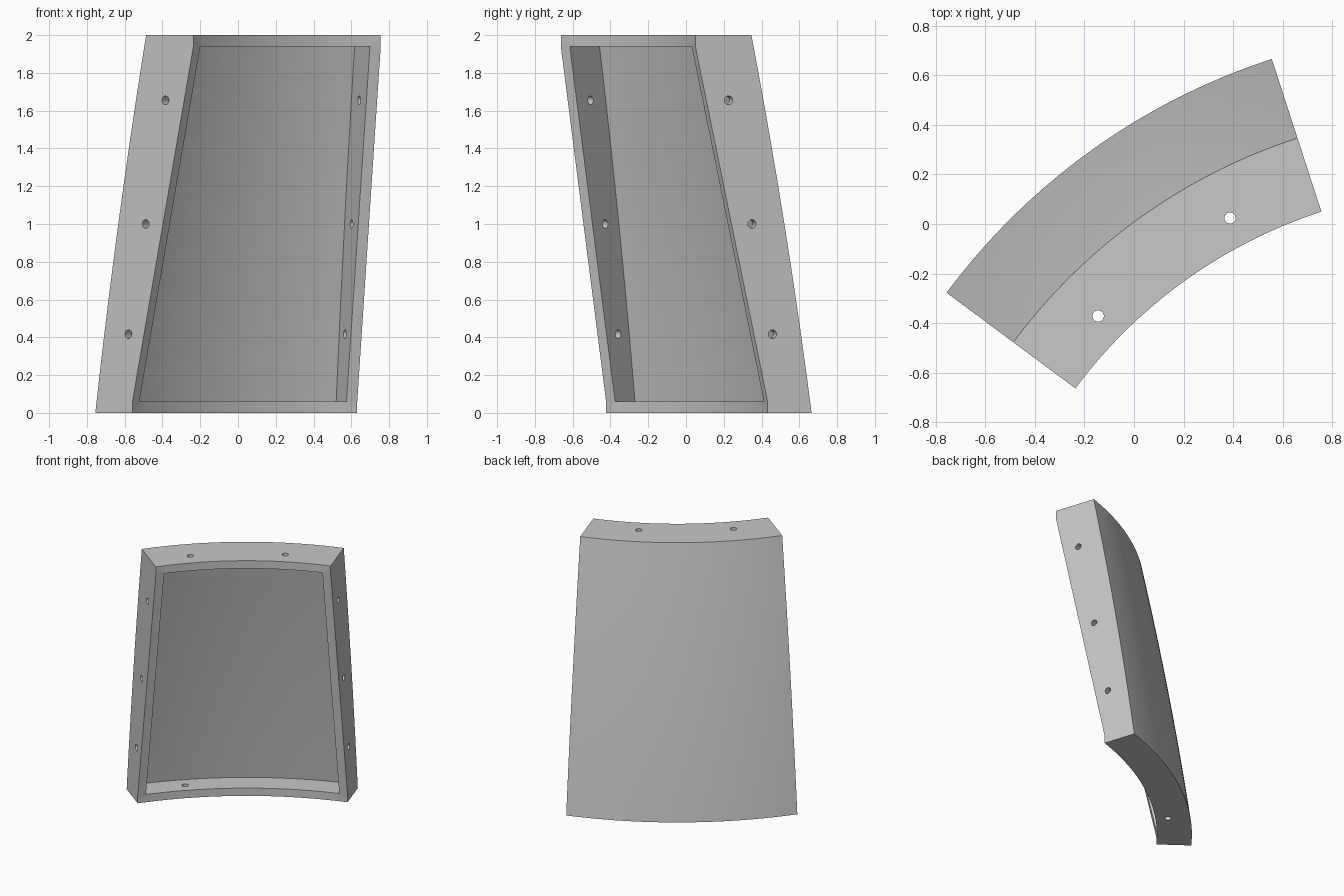
import bpy, bmesh
from math import radians, cos, sin, asin
from mathutils import Vector, Matrix

if "Cube" in bpy.data.objects:
    bpy.data.objects.remove(bpy.data.objects["Cube"])

AXIS = Vector((1.376, -1.86, 0))        # vertical axis of the shell
START, END = radians(108), radians(143.4)
WALL = 0.06                             # thickness of skin and flanges
HEIGHT = 2.0
BULGE = 0.016                           # slight barrel of the outer skin
STEPS, ROWS = 40, 10


def polar(radius, angle, z):
    return AXIS + Vector((radius * cos(angle), radius * sin(angle), z))


def skin_curve(z0, z1, inset):
    """Points up the barrelled skin, moved inward by inset."""
    points = []
    for i in range(ROWS + 1):
        z = z0 + (z1 - z0) * i / ROWS
        t = z / HEIGHT
        points.append((2.655 - 0.335 * t + 4 * BULGE * t * (1 - t) - inset, z))
    return points


def make_object(name, bm):
    bmesh.ops.recalc_face_normals(bm, faces=bm.faces)
    mesh = bpy.data.meshes.new(name)
    bm.to_mesh(mesh)
    bm.free()
    obj = bpy.data.objects.new(name, mesh)
    bpy.context.collection.objects.link(obj)
    return obj


def sweep(name, profile, margin):
    """Sweep a closed (radius, z) profile, keeping margin from both side planes."""
    bm = bmesh.new()
    rings = []
    for i in range(STEPS + 1):
        ring = []
        for r, z in profile:
            inset = asin(margin / r)
            a = START + inset + (END - START - 2 * inset) * i / STEPS
            ring.append(bm.verts.new(polar(r, a, z)))
        rings.append(ring)
    for r0, r1 in zip(rings, rings[1:]):
        for k in range(len(profile)):
            n = (k + 1) % len(profile)
            bm.faces.new((r0[k], r0[n], r1[n], r1[k]))
    bm.faces.new(rings[0])
    bm.faces.new(rings[-1])
    return make_object(name, bm)


def drill(bm, centre, direction):
    turn = Vector(direction).to_track_quat('Z', 'Y').to_matrix().to_4x4()
    bmesh.ops.create_cone(bm, cap_ends=True, segments=20, radius1=0.023,
                          radius2=0.023, depth=0.22,
                          matrix=Matrix.Translation(centre) @ turn)


# Solid curved panel with upright lips on the top and bottom flanges
lips = [(2.008, HEIGHT), (2.008, HEIGHT - WALL), (2.41, WALL), (2.41, 0)]
panel = sweep("curved_panel", skin_curve(0, HEIGHT, 0) + lips, 0)

# Pocket that leaves a thin skin with four flanges
low, high = WALL, HEIGHT - WALL
pocket = sweep("pocket_cutter", skin_curve(low, high, WALL) + [(1.6, high), (1.6, low)], WALL)

# Bolt holes: three in each side flange, two in the top, one in the bottom
bm = bmesh.new()
for angle in (START, END):
    for radius, z in ((2.437, 0.417), (2.323, 1.0), (2.193, 1.655)):
        drill(bm, polar(radius, angle, z), (-sin(angle), cos(angle), 0))
for radius, degrees, z in ((2.128, 117.7, HEIGHT), (2.128, 135.6, HEIGHT), (2.495, 134.9, 0)):
    drill(bm, polar(radius, radians(degrees), z), (0, 0, 1))
holes = make_object("bolt_hole_cutter", bm)

# Cut, then discard the cutters
for cutter in (pocket, holes):
    cutter.hide_render = True
    mod = panel.modifiers.new(cutter.name, 'BOOLEAN')
    mod.operation = 'DIFFERENCE'
    mod.solver = 'EXACT'
    mod.object = cutter
bpy.context.view_layer.update()
depsgraph = bpy.context.evaluated_depsgraph_get()
finished = bpy.data.meshes.new_from_object(panel.evaluated_get(depsgraph))
panel.modifiers.clear()
panel.data = finished
for cutter in (pocket, holes):
    bpy.data.objects.remove(cutter)

# Plain grey finish
grey = bpy.data.materials.new("light_grey")
grey.use_nodes = True
colour = (0.58, 0.58, 0.58, 1)
grey.diffuse_color = colour
grey.node_tree.nodes["Principled BSDF"].inputs["Base Color"].default_value = colour
panel.data.materials.clear()
panel.data.materials.append(grey)

bpy.ops.object.select_all(action='DESELECT')
panel.select_set(True)
bpy.context.view_layer.objects.active = panel
bpy.ops.object.shade_smooth_by_angle(angle=radians(25))
